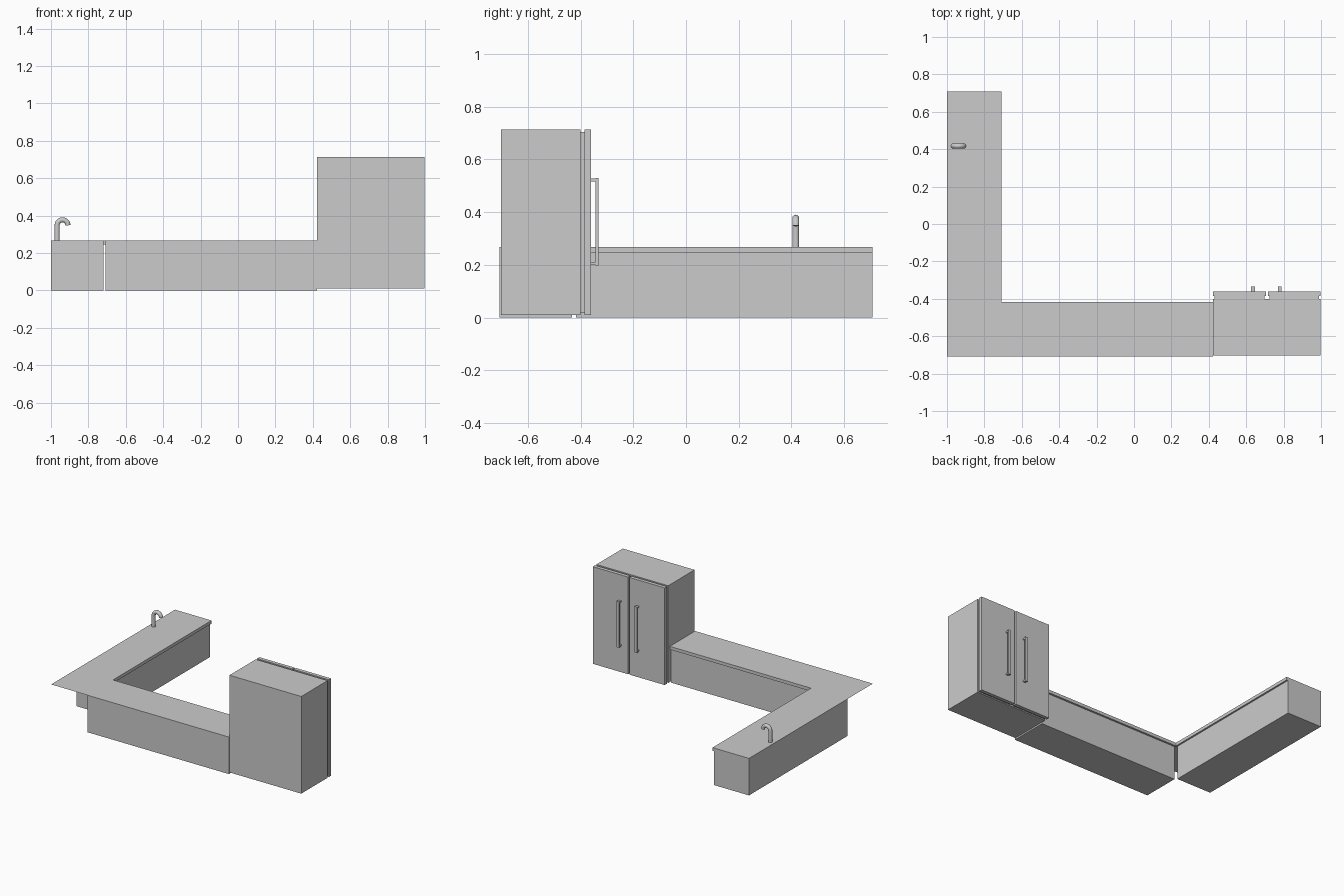
import bpy, bmesh, math

if "Cube" in bpy.data.objects:
    bpy.data.objects.remove(bpy.data.objects["Cube"])


def finish(name, bm):
    bmesh.ops.recalc_face_normals(bm, faces=bm.faces[:])
    mesh = bpy.data.meshes.new(name)
    bm.to_mesh(mesh)
    bm.free()
    ob = bpy.data.objects.new(name, mesh)
    bpy.context.collection.objects.link(ob)
    return ob


def add_box(bm, x, y, z, open_top=False):
    verts = bmesh.ops.create_cube(bm, size=1)["verts"]
    for v in verts:
        for i, (a, b) in enumerate((x, y, z)):
            v.co[i] = a if v.co[i] < 0 else b
    if open_top:
        top = [f for f in {f for v in verts for f in v.link_faces}
               if all(abs(v.co.z - z[1]) < 1e-6 for v in f.verts)]
        bmesh.ops.delete(bm, geom=top, context="FACES_ONLY")


def box(name, x, y, z, open_top=False):
    bm = bmesh.new()
    add_box(bm, x, y, z, open_top)
    return finish(name, bm)


TOP, LIP = 0.268, 0.245

# L-shaped countertop: thin sheet with a lip folded down along the inner edges
bm = bmesh.new()
outline = [(-1, -0.708), (0.422, -0.708), (0.422, -0.418),
           (-0.708, -0.418), (-0.708, 0.708), (-1, 0.708)]
top = [bm.verts.new((x, y, TOP)) for x, y in outline]
bm.faces.new(top)
outer = [bm.verts.new((*outline[i], LIP)) for i in (2, 3, 4)]
inner = [bm.verts.new((x, y, LIP)) for x, y in
         ((0.422, -0.432), (-0.72, -0.432), (-0.72, 0.708))]
for i in range(2):
    bm.faces.new((top[2 + i], top[3 + i], outer[i + 1], outer[i]))
    bm.faces.new((outer[i], outer[i + 1], inner[i + 1], inner[i]))
# lip end caps
for i, t in ((0, 2), (2, 4)):
    up = bm.verts.new((inner[i].co.x, inner[i].co.y, TOP))
    bm.faces.new((top[t], outer[i], inner[i], up))
finish("countertop", bm)

# base cabinets, leaving the corner under the countertop empty
box("left_cabinet", (-1, -0.72), (-0.418, 0.708), (0, TOP), True)
box("front_cabinet", (-0.708, 0.422), (-0.708, -0.432), (0, TOP), True)

# fridge body
FX0, FX1, FZ0, FZ1 = 0.423, 0.998, 0.01, 0.713
MID = (FX0 + FX1) / 2
box("fridge_body", (FX0, FX1), (-0.702, -0.401), (FZ0, FZ1))

# doors with inset seals and bar handles, mirrored about the fridge centre
for side, s in (("left", -1), ("right", 1)):
    def span(a, b):
        return tuple(sorted((MID + s * a, MID + s * b)))
    half = (FX1 - FX0) / 2
    box(side + "_door_seal", span(0.014, half - 0.008),
        (-0.401, -0.386), (FZ0 + 0.008, FZ1 - 0.008))
    box(side + "_door", span(0.005, half), (-0.386, -0.36), (FZ0, FZ1))
    hx = span(0.059, 0.079) if s > 0 else span(0.064, 0.084)
    bm = bmesh.new()
    add_box(bm, hx, (-0.343, -0.333), (0.197, 0.53))
    for z in (0.2, 0.517):
        add_box(bm, hx, (-0.36, -0.343), (z, z + 0.01))
    finish(side + "_door_handle", bm)

# faucet: round pipe bent over in a half circle
R, CX, CZ = 0.029, -0.938, 0.348
path = [(CX - R, TOP)] + [(CX - R * math.cos(a), CZ + R * math.sin(a))
                          for a in (math.pi * i / 12 for i in range(13))]
curve = bpy.data.curves.new("faucet", "CURVE")
curve.dimensions = "3D"
curve.bevel_depth = 0.0135
curve.bevel_resolution = 3
curve.use_fill_caps = True
spline = curve.splines.new("POLY")
spline.points.add(len(path) - 1)
for p, (x, z) in zip(spline.points, path):
    p.co = (x, 0.417, z, 1)
faucet = bpy.data.objects.new("faucet", curve)
bpy.context.collection.objects.link(faucet)
bpy.context.view_layer.objects.active = faucet
faucet.select_set(True)
bpy.ops.object.convert(target="MESH")
bpy.ops.object.shade_smooth_by_angle(angle=math.radians(40))
